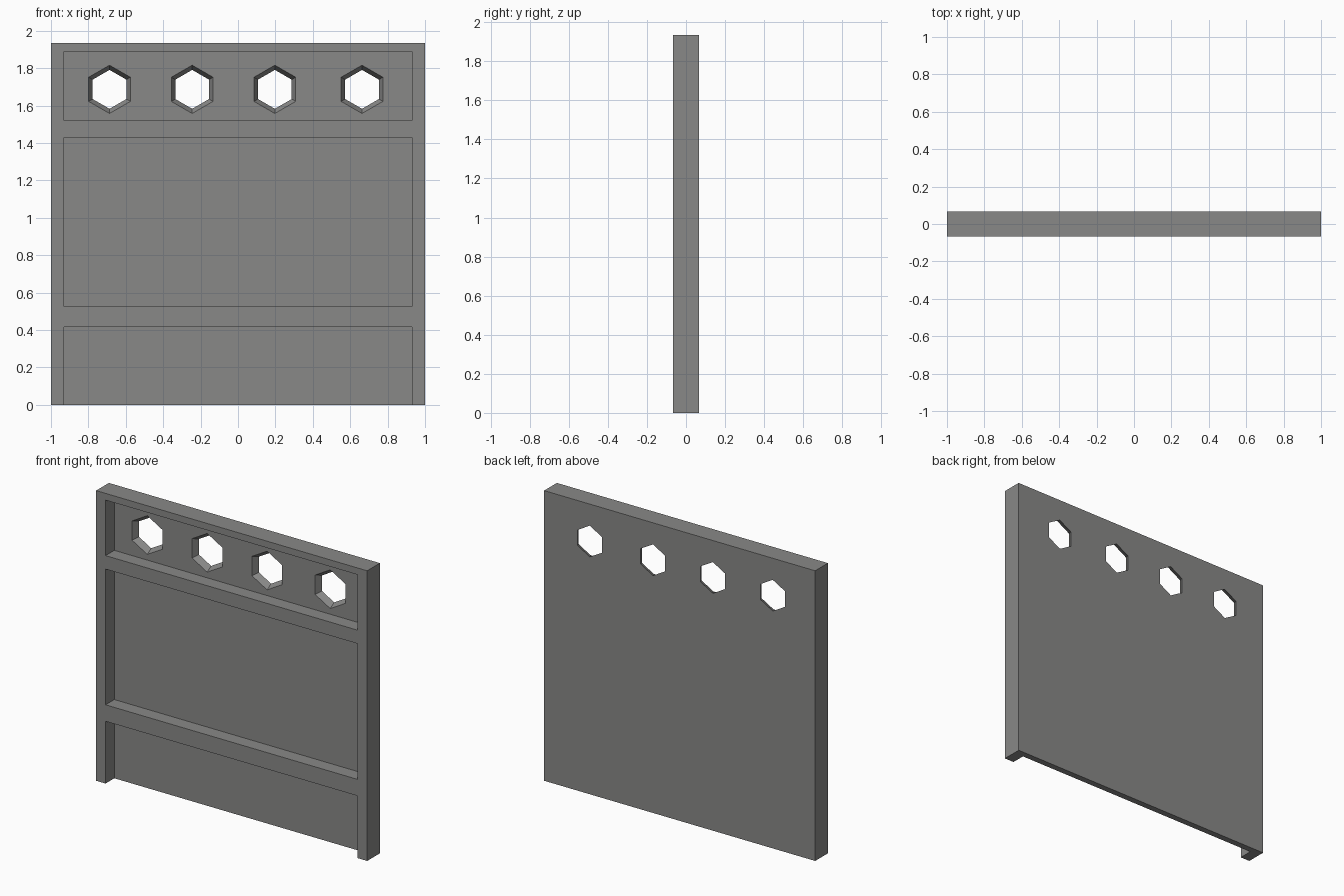
import bpy, bmesh, math
from mathutils import Vector

if "Cube" in bpy.data.objects:
    bpy.data.objects.remove(bpy.data.objects["Cube"])

W, H, Y = 1.0, 1.935, 0.067      # half width, height, half depth
FLOOR = 0.025                    # y of the recessed panel face

grey = bpy.data.materials.new("flat grey")
grey.diffuse_color = (0.25, 0.25, 0.245, 1)
grey.use_nodes = True
grey.node_tree.nodes["Principled BSDF"].inputs["Base Color"].default_value = grey.diffuse_color


def loft(name, front, back):
    """Closed solid between two matching outlines."""
    bm = bmesh.new()
    a = [bm.verts.new(p) for p in front]
    b = [bm.verts.new(p) for p in back]
    n = len(a)
    bm.faces.new(a)
    bm.faces.new(b[::-1])
    for i in range(n):
        j = (i + 1) % n
        bm.faces.new((a[j], a[i], b[i], b[j]))
    bmesh.ops.recalc_face_normals(bm, faces=bm.faces)
    me = bpy.data.meshes.new(name)
    bm.to_mesh(me)
    bm.free()
    me.materials.append(grey)
    ob = bpy.data.objects.new(name, me)
    bpy.context.collection.objects.link(ob)
    return ob


def box(name, x0, x1, y0, y1, z0, z1):
    xz = [(x0, z0), (x1, z0), (x1, z1), (x0, z1)]
    return loft(name, [(x, y0, z) for x, z in xz], [(x, y1, z) for x, z in xz])


def hexagon(cx, y, cz, r):
    return [(cx + r * math.sin(k * math.pi / 3), y, cz + r * math.cos(k * math.pi / 3))
            for k in range(6)]


# Wall slab
wall = box("wall_panel", -W, W, -Y, Y, 0, H)
cutters = []

# Three recesses on the front; the lowest runs out at the bottom
for z0, z1 in ((-0.1, 0.415), (0.525, 1.43), (1.52, 1.89)):
    cutters.append(box("recess_cutter", -0.93, 0.93, -0.2, FLOOR, z0, z1))

# Four tapered hexagonal windows in the top recess
for cx in (-0.687, -0.245, 0.197, 0.663):
    cutters.append(loft("window_cutter", hexagon(cx, FLOOR - 0.01, 1.687, 0.135),
                        hexagon(cx, Y + 0.01, 1.687, 0.098)))

for c in cutters:
    c.hide_render = True
    c.hide_set(True)
    m = wall.modifiers.new(c.name, 'BOOLEAN')
    m.operation = 'DIFFERENCE'
    m.solver = 'EXACT'
    m.object = c
